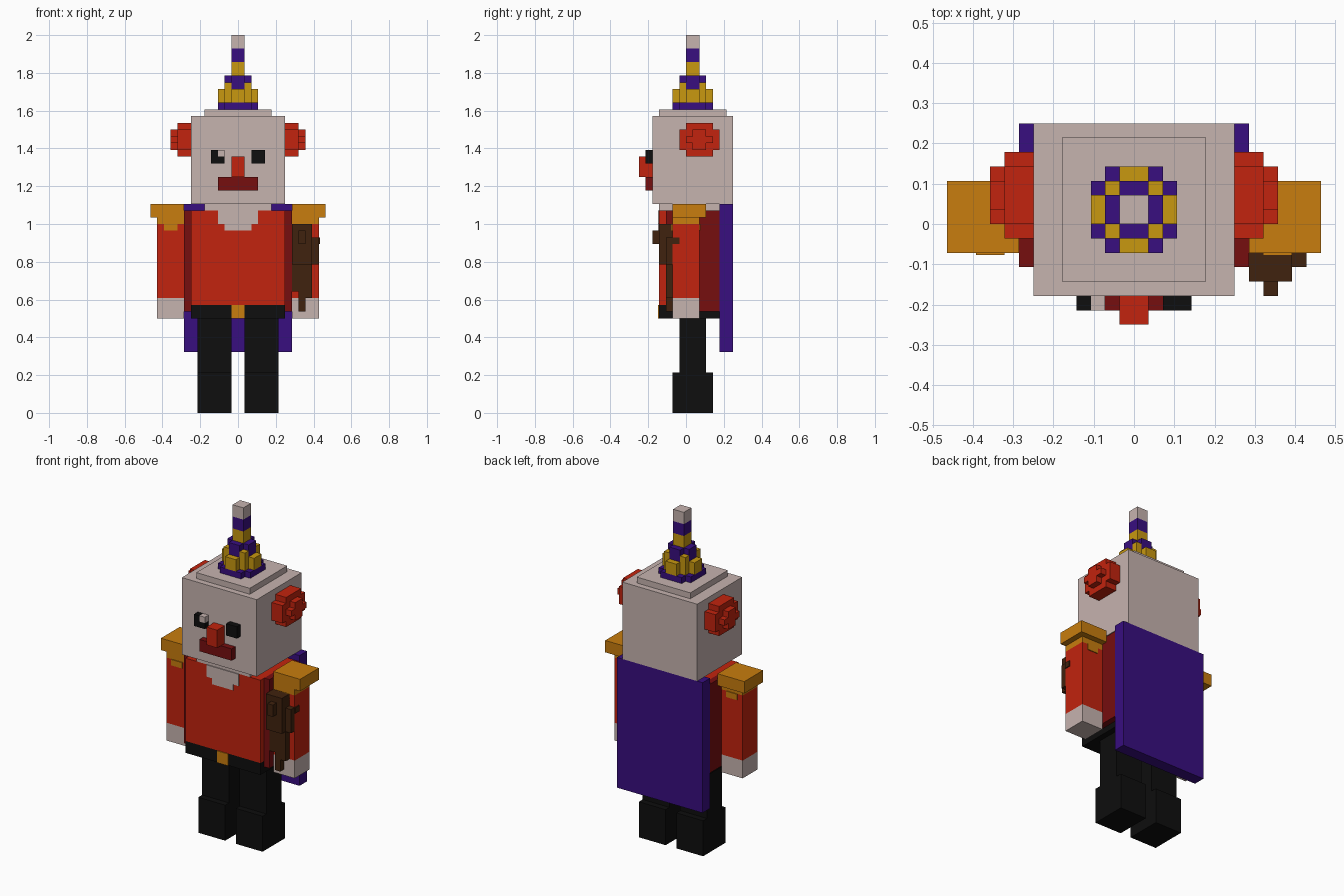
import bpy
import bmesh
from mathutils import Vector

if "Cube" in bpy.data.objects:
    bpy.data.objects.remove(bpy.data.objects["Cube"], do_unlink=True)

U = 1 / 28   # block size
T = 0.15     # thickness of painted plates, in blocks


def material(name, rgb):
    m = bpy.data.materials.new(name)
    m.use_nodes = True
    lin = [((c / 255 + 0.055) / 1.055) ** 2.4 for c in rgb] + [1]
    m.diffuse_color = lin
    m.node_tree.nodes["Principled BSDF"].inputs["Base Color"].default_value = lin
    return m


pale = material("pale_skin", (198, 179, 175))
red = material("red", (194, 35, 14))
dark_red = material("dark_red", (118, 14, 15))
orange = material("orange", (200, 125, 14))
gold = material("gold", (200, 152, 16))
purple = material("purple", (56, 14, 128))
black = material("black", (14, 14, 14))
brown = material("brown", (64, 34, 14))


def part(name, mat, *boxes, side=1):
    """Join boxes given as x, y and z ranges in blocks; side=-1 mirrors in x."""
    bm = bmesh.new()
    for x0, x1, y0, y1, z0, z1 in boxes:
        verts = bmesh.ops.create_cube(bm, size=1)["verts"]
        size = Vector((x1 - x0, y1 - y0, z1 - z0))
        mid = Vector(((x0 + x1) / 2 * side, (y0 + y1) / 2, (z0 + z1) / 2))
        for v in verts:
            v.co = (mid + v.co * size) * U
    mesh = bpy.data.meshes.new(name)
    bm.to_mesh(mesh)
    bm.free()
    mesh.materials.append(mat)
    obj = bpy.data.objects.new(name, mesh)
    bpy.context.collection.objects.link(obj)


def pair(name, mat, *boxes):
    part("left_" + name, mat, *boxes)
    part("right_" + name, mat, *boxes, side=-1)


# Legs and boots
pair("boot", black, (1, 6, -2, 4, 0, 6))
pair("leg", black, (1, 6, -1, 3, 6, 14))

# Torso, belt and cape
part("belt", black, (-7, 7, -4, 5, 14, 16))
part("buckle", orange, (-1, 1, -4 - T, -4, 14, 16))
part("coat", red, (-7, 7, -4, 5, 16, 30))
pair("coat_side", dark_red, (7, 8, -3, 5, 15, 30))
part("collar", pale, (-3, 3, -4 - T, -4, 28, 30), (-2, 2, -4 - T, -4, 27, 28))
part("neck", pale, (-5, 5, -4, 5, 30, 31))
part("cape", purple, (-8, 8, 5, 7, 9, 31))

# Arms with fringed shoulder pads
pair("hand", pale, (8, 12, -2, 2, 14, 17))
pair("sleeve", red, (8, 12, -2, 2, 17, 28))
pair("shoulder_pad", orange, (8, 13, -2, 3, 29, 31), (8, 12, -2, 2, 28, 29))
pair("shoulder_fringe", orange, (9, 11, -2 - T, -2, 27, 28), (9, 11, 2, 2 + T, 27, 28))

# Carved ornament on the left arm
part("arm_ornament", brown,
     (8, 11, -3, -2, 18, 28), (8, 12, -3, -2, 22, 26),
     (9, 11, -3, -2, 17, 18), (9, 10, -3, -2, 15, 17),
     (8, 11, -4, -3, 22, 28), (9, 10, -5, -4, 25, 27),
     (12, 12 + T, -2, -1, 25, 26))

# Head and face
part("head", pale, (-7, 7, -5, 7, 31, 44))
part("head_cap", pale, (-5, 5, -4, 6, 44, 45))
part("left_eye", black, (2, 4, -6, -5, 37, 39))
part("right_eye", black, (-4, -3, -6, -5, 37, 39), (-3, -2, -6, -5, 37, 38))
part("right_eye_glint", pale, (-3, -2, -6, -5, 38, 39))
part("nose", red, (-1, 1, -7, -5, 35, 38))
part("mouth", dark_red, (-3, 3, -6, -5, 33, 35))
pair("hair_puff", red,
     (7, 9, 0, 4, 38, 43), (7, 9, -1, 5, 39, 42),
     (9, 10, 1, 3, 39, 42), (9, 10, 0, 4, 40, 41))

# Tiered party hat
part("hat_brim", purple, (-3, 3, -1, 3, 45, 46), (-2, 2, -2, 4, 45, 46))
part("hat_crown", gold,
     (-3, 3, 0, 2, 46, 48), (-1, 1, -2, 4, 46, 48),
     *[(x, x + 1, y, y + 1, 46, 49) for x in (-2, 1) for y in (-1, 2)])
part("hat_tier", purple, (-2, 2, 0, 2, 48, 50), (-1, 1, -1, 3, 48, 50))
for name, mat, z in (("gold", gold, 50), ("purple", purple, 52), ("tip", pale, 54)):
    part("hat_spire_" + name, mat, (-1, 1, 0, 2, z, z + 2))
